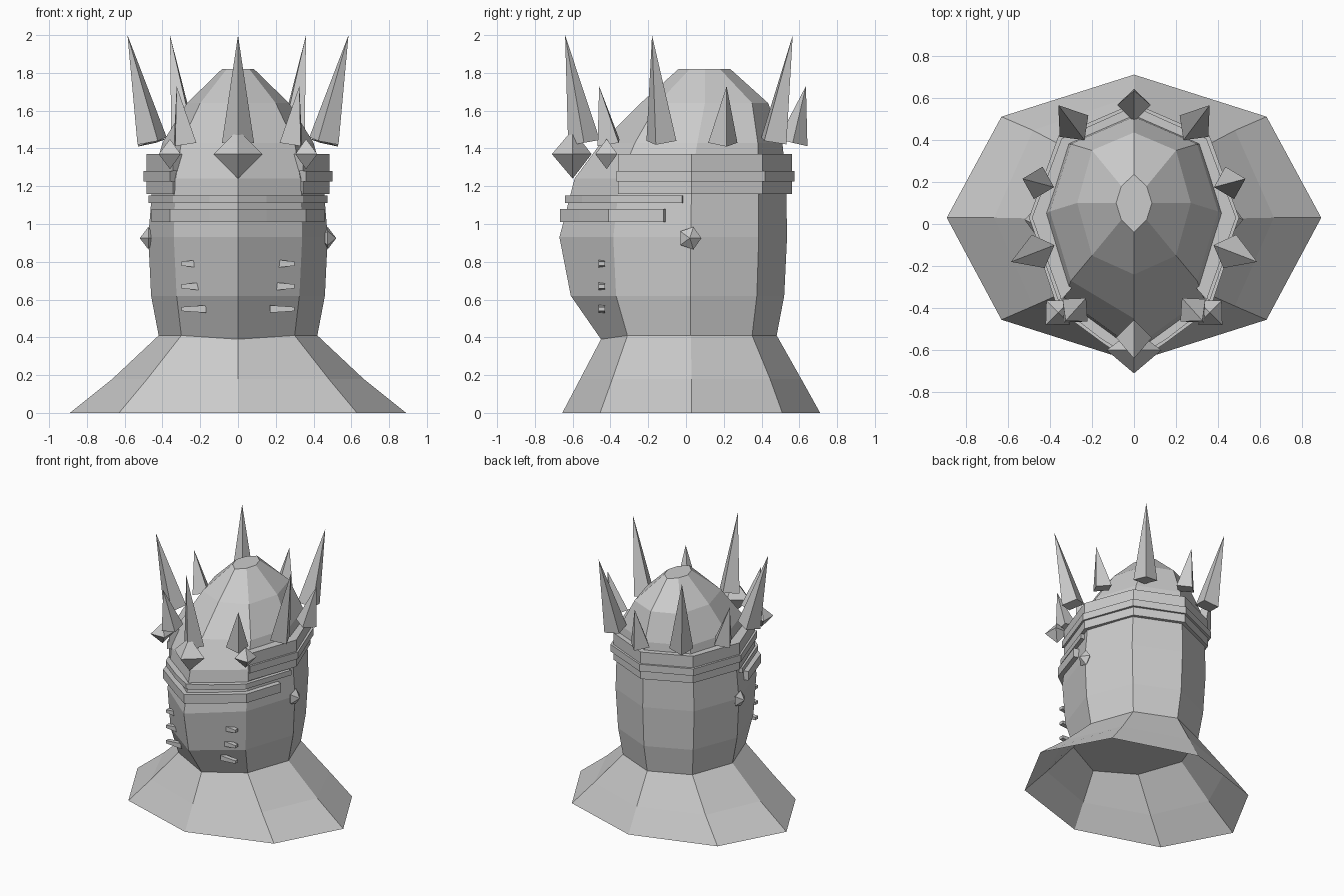
import bpy, bmesh, math
from mathutils import Vector

if "Cube" in bpy.data.objects:
    bpy.data.objects.remove(bpy.data.objects["Cube"])

grey = bpy.data.materials.new("plain_grey")
grey.diffuse_color = (0.6, 0.6, 0.6, 1)
grey.use_nodes = True
grey.node_tree.nodes["Principled BSDF"].inputs["Base Color"].default_value = grey.diffuse_color


def finish(name, bm, recalc=True):
    if recalc:
        bmesh.ops.recalc_face_normals(bm, faces=bm.faces)
    me = bpy.data.meshes.new(name)
    bm.to_mesh(me)
    bm.free()
    me.materials.append(grey)
    ob = bpy.data.objects.new(name, me)
    bpy.context.collection.objects.link(ob)
    return ob


def octagon(z, side, yf, yb, cx, cyf, cyb, ymid, zf=None):
    """Eight points: front, right front corner, right, right back corner, back, then the left."""
    return [(0, yf, z if zf is None else zf), (cx, cyf, z), (side, ymid, z), (cx, cyb, z),
            (0, yb, z), (-cx, cyb, z), (-side, ymid, z), (-cx, cyf, z)]


def loft(name, rings, caps):
    bm = bmesh.new()
    loops = [[bm.verts.new(p) for p in r] for r in rings]
    for a, b in zip(loops, loops[1:]):
        for i in range(8):
            j = (i + 1) % 8
            bm.faces.new((a[i], a[j], b[j], b[i]))
    if caps:
        bm.faces.new(loops[0][::-1])
        bm.faces.new(loops[-1])
    return finish(name, bm)


def strip(name, half, z0, z1, depth):
    """Mirrored band along a path of right-hand points, one of which lies on x = 0."""
    if half[-1][0] == 0:
        path = half + [(-x, y) for x, y in half[-2::-1]]
    else:
        path = [(-x, y) for x, y in half[:0:-1]] + half
    bm = bmesh.new()
    secs = []
    for x, y in path:
        k = 1 - depth / math.hypot(x, y - 0.03)
        ix, iy = x * k, 0.03 + (y - 0.03) * k
        secs.append([bm.verts.new(p) for p in ((x, y, z0), (x, y, z1), (ix, iy, z1), (ix, iy, z0))])
    for a, b in zip(secs, secs[1:]):
        for i in range(4):
            j = (i + 1) % 4
            bm.faces.new((a[i], a[j], b[j], b[i]))
    bm.faces.new(secs[0])
    bm.faces.new(secs[-1])
    return finish(name, bm)


def spike(name, base, tip, radius, sides=4, back=0.0):
    """Pyramid from base to tip; a back length adds a second point behind it."""
    base, tip = Vector(base), Vector(tip)
    axis = (tip - base).normalized()
    # across is level, up completes the frame
    across = Vector((0, 0, 1)).cross(axis)
    across = across.normalized() if across.length > 0.01 else Vector((1, 0, 0))
    up = axis.cross(across)
    bm = bmesh.new()
    ring = []
    for i in range(sides):
        t = 2 * math.pi * i / sides
        ring.append(bm.verts.new(base + radius * (math.cos(t) * across + math.sin(t) * up)))
    top = bm.verts.new(tip)
    low = bm.verts.new(base - axis * back) if back else None
    for i in range(sides):
        j = (i + 1) % sides
        bm.faces.new((ring[i], ring[j], top))
        if low:
            bm.faces.new((ring[j], ring[i], low))
    if not low:
        bm.faces.new(ring[::-1])
    return finish(name, bm)


def mirrored(func, name, base, tip, *args, **kw):
    for side, s in (("right", 1), ("left", -1)):
        func(f"{name}_{side}", (s * base[0], *base[1:]), (s * tip[0], *tip[1:]), *args, **kw)


# Flared neck collar, open underneath
loft("collar", [octagon(0, 0.89, -0.655, 0.71, 0.63, -0.455, 0.51, 0.03),
                octagon(0.18, 0.665, -0.56, 0.61, 0.48, -0.39, 0.445, 0.03),
                octagon(0.41, 0.42, -0.45, 0.48, 0.30, -0.31, 0.35, 0.025, 0.39)], False)

# Helmet with a faceted dome and a keel at the front
loft("helmet", [octagon(0.41, 0.42, -0.45, 0.48, 0.30, -0.31, 0.35, 0.025, 0.39),
                octagon(0.62, 0.46, -0.61, 0.52, 0.325, -0.37, 0.375, 0.025),
                octagon(0.93, 0.475, -0.67, 0.535, 0.34, -0.385, 0.385, 0.025),
                octagon(1.24, 0.45, -0.59, 0.53, 0.33, -0.35, 0.385, 0.03),
                octagon(1.43, 0.40, -0.45, 0.51, 0.30, -0.27, 0.38, 0.06),
                octagon(1.64, 0.27, -0.24, 0.435, 0.20, -0.15, 0.35, 0.10),
                octagon(1.82, 0.085, -0.04, 0.235, 0.06, 0.02, 0.18, 0.10)], True)

# Crown band in three tiers around the sides and back
for name, z0, z1, g in (("crown_band_lower", 1.16, 1.225, 0),
                        ("crown_band_middle", 1.225, 1.28, 0.014),
                        ("crown_band_upper", 1.28, 1.37, 0)):
    strip(name, [(0.345 + g, -0.36 - g / 2), (0.485 + g, 0.03), (0.345 + g, 0.405 + g),
                 (0, 0.56 + g)], z0, z1, 0.09)

# Two visor strips around the front
strip("visor_strip_upper", [(0, -0.64), (0.15, -0.55), (0.345, -0.40), (0.475, -0.02)],
      1.11, 1.15, 0.06)
strip("visor_strip_lower", [(0, -0.667), (0.15, -0.565), (0.36, -0.41), (0.457, -0.12)],
      1.01, 1.08, 0.05)

# Crown spikes, tall and short in turn
spike("tall_spike_front", (0, -0.54, 1.43), (0, -0.64, 2.0), 0.085)
mirrored(spike, "tall_spike_side", (0.455, -0.13, 1.44), (0.585, -0.18, 2.0), 0.085)
mirrored(spike, "tall_spike_back", (0.285, 0.465, 1.44), (0.36, 0.565, 2.0), 0.085)
spike("short_spike_back", (0, 0.565, 1.43), (0, 0.635, 1.73), 0.08)
mirrored(spike, "short_spike_side", (0.455, 0.195, 1.43), (0.53, 0.215, 1.73), 0.08)
mirrored(spike, "short_spike_front", (0.28, -0.41, 1.43), (0.325, -0.46, 1.73), 0.08)

# Pointed studs on the brow and over the ears
spike("brow_stud_front", (0, -0.60, 1.37), (0, -0.71, 1.37), 0.13, back=0.1)
mirrored(spike, "brow_stud_side", (0.36, -0.42, 1.37), (0.42, -0.48, 1.37), 0.08, back=0.08)
mirrored(spike, "ear_stud", (0.475, 0.02, 0.925), (0.52, 0.02, 0.925), 0.062, sides=5, back=0.05)


# Breathing slits beside the keel, thinner towards the outer end
def slit(name, a, b):
    bm = bmesh.new()
    bmesh.ops.create_cube(bm, size=1)
    a, b = Vector(a), Vector(b)
    for v in bm.verts:
        near = v.co.x < 0
        h = 0.022 if near else 0.04
        v.co = (a if near else b) + Vector((0, v.co.y * 0.034, v.co.z * h))
    finish(name, bm)


for row, (z, x0, x1) in enumerate(((0.79, 0.215, 0.30), (0.67, 0.205, 0.30), (0.55, 0.17, 0.30))):
    for side, s in (("right", 1), ("left", -1)):
        slit(f"slit_{side}_{row}", (s * x1, -0.445, z), (s * x0, -0.445, z))
